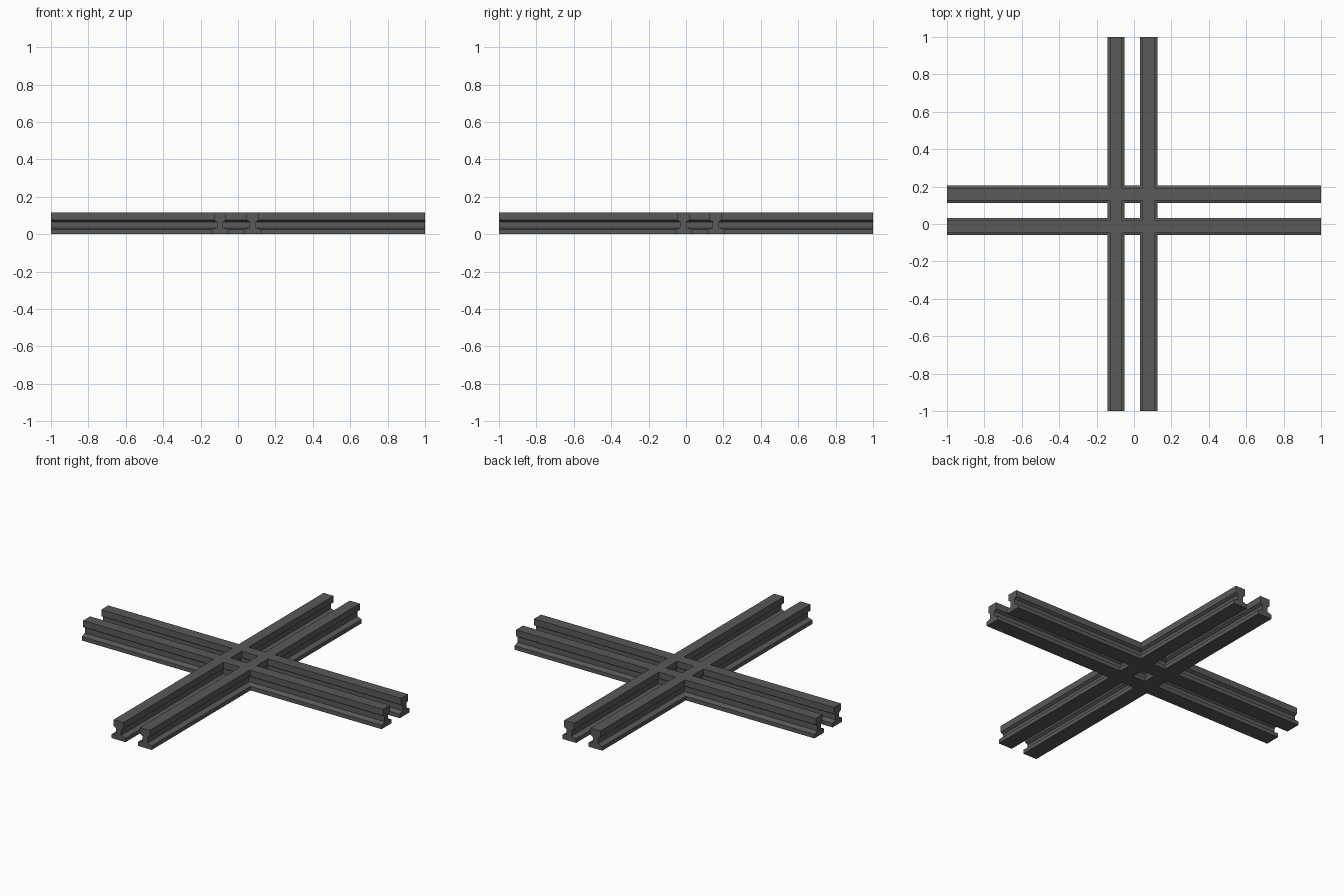
import bpy
import bmesh
from math import pi
from mathutils import Matrix

cube = bpy.data.objects.get("Cube")
if cube:
    bpy.data.objects.remove(cube, do_unlink=True)

# Dark grey plastic or iron
grey = bpy.data.materials.new("dark_grey")
grey.use_nodes = True
colour = (0.1, 0.1, 0.1, 1)
grey.diffuse_color = colour
grey.node_tree.nodes["Principled BSDF"].inputs["Base Color"].default_value = colour

# Right half of the rail section: wide foot, thin web, square head
HALF = [(0.046, 0.0), (0.046, 0.024), (0.017, 0.034), (0.017, 0.066),
        (0.033, 0.076), (0.033, 0.115)]
SECTION = HALF + [(-u, z) for u, z in reversed(HALF)]


def rail(name, offset, along_x):
    """Extrude the rail section from -1 to 1 along y, or turned along x."""
    bm = bmesh.new()
    end = bm.faces.new([bm.verts.new((u, -1, z)) for u, z in SECTION])
    new = bmesh.ops.extrude_face_region(bm, geom=[end])["geom"]
    verts = [g for g in new if isinstance(g, bmesh.types.BMVert)]
    bmesh.ops.translate(bm, verts=verts, vec=(0, 2, 0))
    place = Matrix.Translation((offset, 0, 0))
    if along_x:
        place = Matrix.Translation((0, offset, 0)) @ Matrix.Rotation(pi / 2, 4, "Z")
    bm.transform(place)
    bmesh.ops.recalc_face_normals(bm, faces=bm.faces)
    mesh = bpy.data.meshes.new(name)
    bm.to_mesh(mesh)
    bm.free()
    mesh.materials.append(grey)
    obj = bpy.data.objects.new(name, mesh)
    bpy.context.collection.objects.link(obj)
    return obj


# Two tracks crossing at right angles
crossing = rail("rail_crossing", -0.096, False)
others = [rail("rail_right_along_y", 0.079, False),
          rail("rail_front_along_x", -0.014, True),
          rail("rail_back_along_x", 0.159, True)]

# Weld the rails into one solid piece
bpy.context.view_layer.objects.active = crossing
for other in others:
    union = crossing.modifiers.new("weld", "BOOLEAN")
    union.operation = "UNION"
    union.solver = "EXACT"
    union.object = other
    bpy.ops.object.modifier_apply(modifier=union.name)
    bpy.data.objects.remove(other, do_unlink=True)
